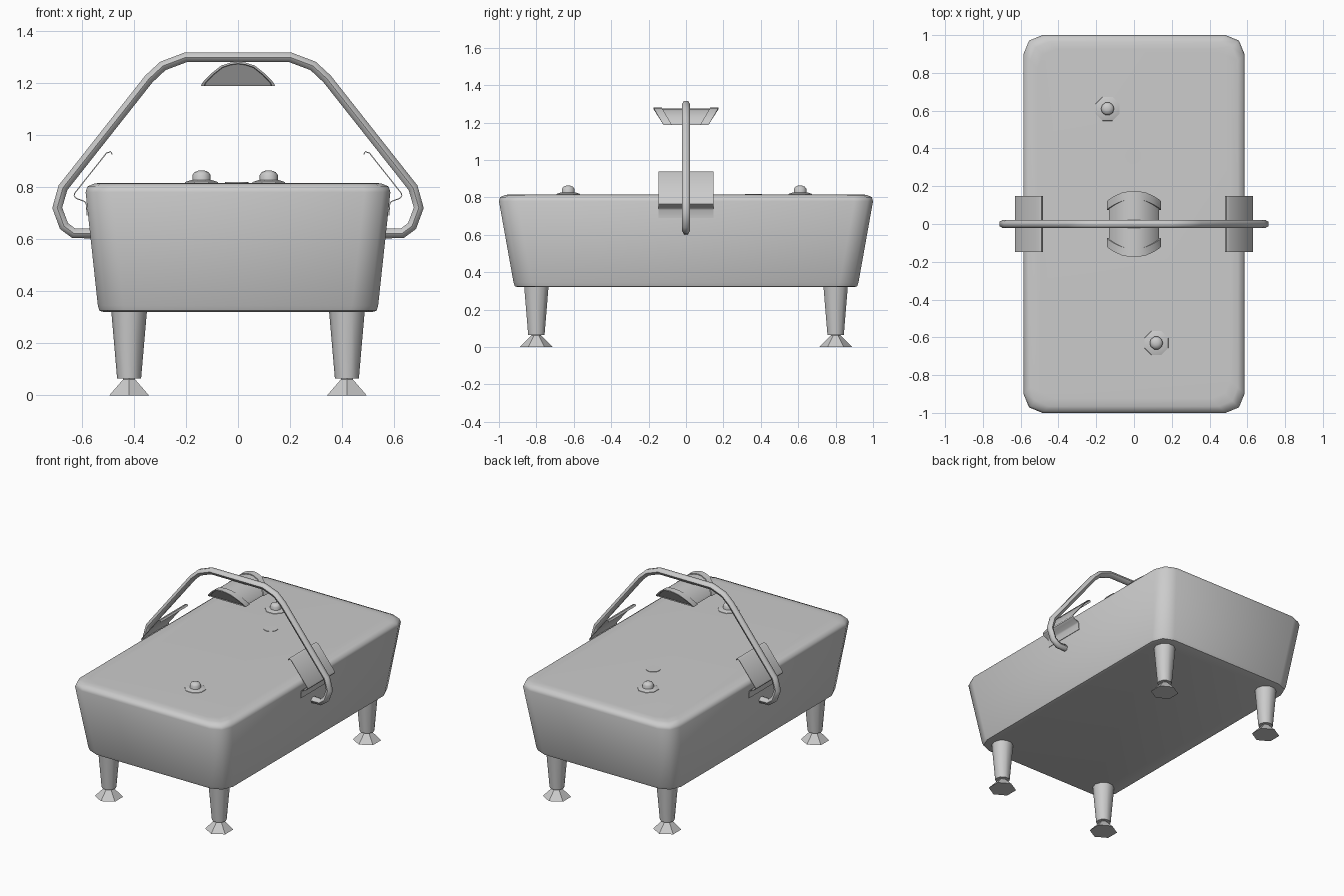
import bpy
import bmesh
from math import sin, cos, pi, radians
from mathutils import Vector

cube = bpy.data.objects.get("Cube")
if cube:
    bpy.data.objects.remove(cube)

# One plain grey material
grey = bpy.data.materials.new("plain_grey")
grey.use_nodes = True
colour = (0.6, 0.6, 0.6, 1)
grey.diffuse_color = colour
grey.node_tree.nodes["Principled BSDF"].inputs["Base Color"].default_value = colour


def finish(obj, angle=35):
    """Assign the material and smooth everything but the sharp edges."""
    obj.data.materials.clear()
    obj.data.materials.append(grey)
    bpy.ops.object.select_all(action="DESELECT")
    obj.select_set(True)
    bpy.context.view_layer.objects.active = obj
    bpy.ops.object.shade_smooth_by_angle(angle=radians(angle))
    return obj


def loft(name, rings, angle=35):
    """Skin a list of equal-length closed rings and cap both ends."""
    bm = bmesh.new()
    loops = [[bm.verts.new(p) for p in ring] for ring in rings]
    for a, b in zip(loops, loops[1:]):
        for i in range(len(a)):
            j = (i + 1) % len(a)
            bm.faces.new((a[i], a[j], b[j], b[i]))
    bm.faces.new(loops[0][::-1])
    bm.faces.new(loops[-1])
    bmesh.ops.recalc_face_normals(bm, faces=bm.faces)
    mesh = bpy.data.meshes.new(name)
    bm.to_mesh(mesh)
    bm.free()
    obj = bpy.data.objects.new(name, mesh)
    bpy.context.collection.objects.link(obj)
    return finish(obj, angle)


def turned(name, x, y, profile, sides, turn=0.0, angle=50):
    """Upright turned part from (radius, z) pairs."""
    rings = [[(x + r * cos(2 * pi * i / sides + turn),
               y + r * sin(2 * pi * i / sides + turn), z) for i in range(sides)]
             for r, z in profile]
    return loft(name, rings, angle)


def rounded_rect(hx, hy, z, r=0.1, steps=2):
    points = []
    for quarter, (sx, sy) in enumerate([(1, 1), (-1, 1), (-1, -1), (1, -1)]):
        for k in range(steps + 1):
            a = (quarter + k / steps) * pi / 2
            points.append((sx * (hx - r) + r * cos(a), sy * (hy - r) + r * sin(a), z))
    return points


# Tapered basin body with softened rims
body_levels = [(0.515, 0.90, 0.32), (0.532, 0.915, 0.325), (0.538, 0.922, 0.345),
               (0.585, 1.0, 0.78), (0.578, 0.993, 0.802), (0.55, 0.965, 0.814),
               (0.51, 0.925, 0.816)]
loft("body", [rounded_rect(*level) for level in body_levels], 50)

# Four tapered legs standing on flared feet
for sx, side in ((1, "left"), (-1, "right")):
    for sy, end in ((-1, "front"), (1, "back")):
        x, y = sx * 0.418, sy * 0.8
        turned(f"{end}_{side}_leg", x, y, [(0.069, 0.33), (0.046, 0.064)], 10)
        turned(f"{end}_{side}_foot", x, y, [(0.026, 0.075), (0.026, 0.062), (0.088, 0.0)],
               6, pi / 2, 20)

# Two knobs and a flush button on the top
for name, x, y in (("back_knob", -0.14, 0.61), ("front_knob", 0.118, -0.63)):
    turned(name + "_base", x, y, [(0.07, 0.81), (0.068, 0.819), (0.045, 0.826)], 8, pi / 8, 30)
    turned(name, x, y, [(0.035, 0.815), (0.035, 0.846), (0.027, 0.857), (0.012, 0.863)], 10)
turned("button", -0.004, 0.36, [(0.045, 0.81), (0.045, 0.819)], 16)

# Bent tube handle spanning the body
half = [(0.565, 0.622), (0.63, 0.622), (0.668, 0.65), (0.694, 0.72), (0.672, 0.797),
        (0.342, 1.215), (0.288, 1.265), (0.2, 1.298)]
path = half + [(-x, z) for x, z in reversed(half)]
curve = bpy.data.curves.new("handle", "CURVE")
curve.dimensions = "3D"
curve.bevel_depth = 0.022
curve.bevel_resolution = 1
curve.use_fill_caps = True
spline = curve.splines.new("POLY")
spline.points.add(len(path) - 1)
for point, (x, z) in zip(spline.points, path):
    point.co = (x, 0, z, 1)
handle = bpy.data.objects.new("handle", curve)
bpy.context.collection.objects.link(handle)
bpy.ops.object.select_all(action="DESELECT")
handle.select_set(True)
bpy.context.view_layer.objects.active = handle
bpy.ops.object.convert(target="MESH")
finish(bpy.context.object, 60)

# Thin folded side plates hooked onto the body walls
fold = [(0.483, 0.925), (0.489, 0.936), (0.505, 0.930), (0.627, 0.776), (0.629, 0.766),
        (0.62, 0.756), (0.588, 0.744), (0.582, 0.733), (0.579, 0.69)]
for s, side in ((1, "left"), (-1, "right")):
    ring = []
    thick = 0.004
    normals = []
    for i in range(len(fold)):
        a, b = Vector(fold[max(i - 1, 0)]), Vector(fold[min(i + 1, len(fold) - 1)])
        d = (b - a).normalized()
        normals.append(Vector((-d.y, d.x)))
    outer = [Vector(p) + n * thick / 2 for p, n in zip(fold, normals)]
    inner = [Vector(p) - n * thick / 2 for p, n in zip(fold, normals)]
    section = outer + inner[::-1]
    loft(f"{side}_plate", [[(s * p.x, y, p.y) for p in section] for y in (-0.148, 0.148)], 50)

# Arched grip pad under the handle, with raised slanted end rims
BASE, RISE = 1.187, 0.094
arch_half = [(0.142, 0.0), (0.137, 0.14), (0.105, 0.5), (0.065, 0.84), (0.03, 0.96)]
arch = arch_half + [(0.0, 1.0)] + [(-x, t) for x, t in reversed(arch_half)]


def arch_ring(side, bottom_y, scale):
    return [(x * scale, side * (bottom_y + 0.055 * t), BASE + RISE * (0.04 + (t - 0.04) * scale))
            for x, t in arch]


stations = [(0.108, 0.9), (0.12, 0.92), (0.12, 1.0), (0.075, 1.0), (0.075, 0.94)]
rings = [arch_ring(-1, y, k) for y, k in stations]
rings += [arch_ring(1, y, k) for y, k in reversed(stations)]
loft("grip_pad", rings, 40)
